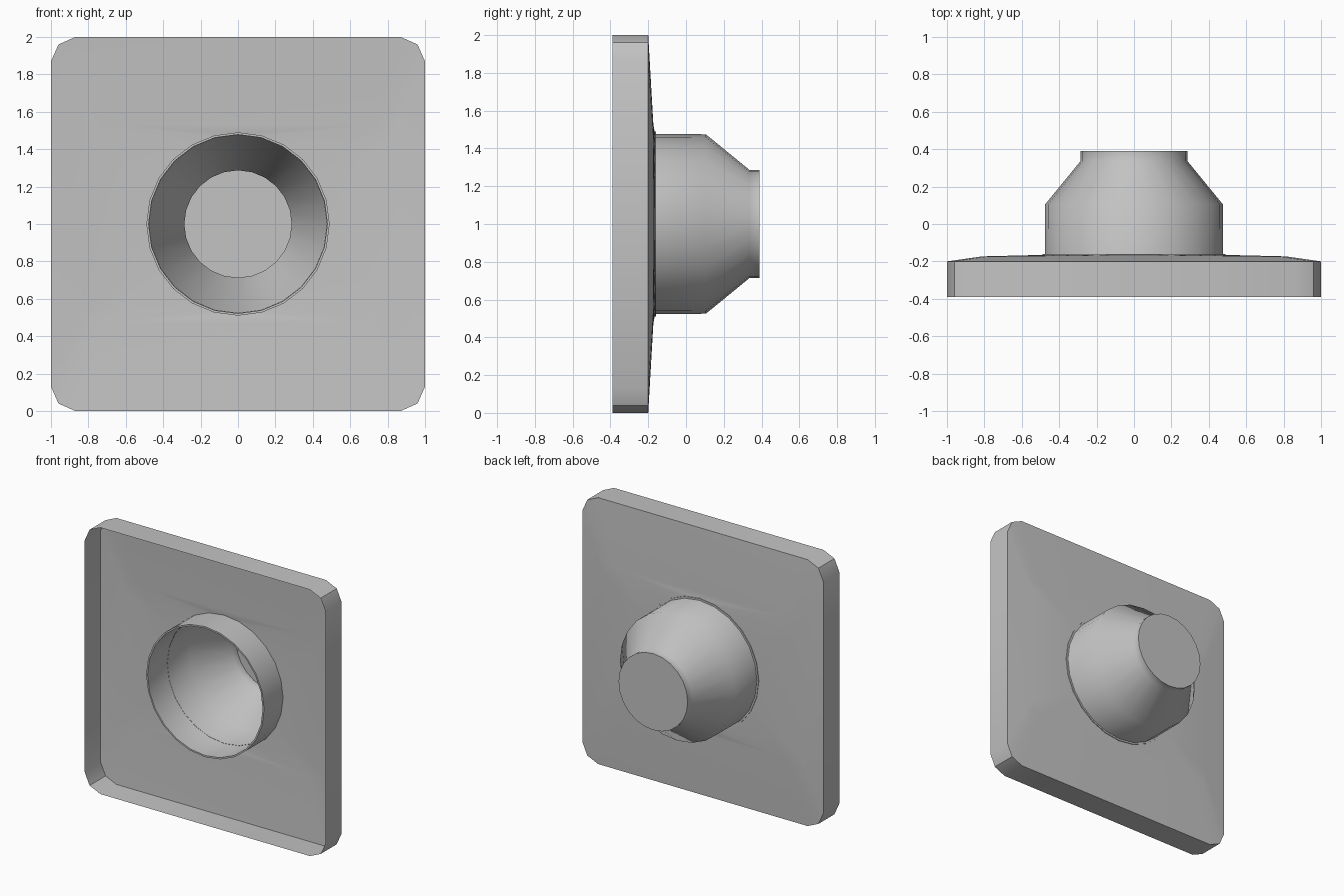
import bpy
import bmesh
from math import cos, sin, pi, radians

if "Cube" in bpy.data.objects:
    bpy.data.objects.remove(bpy.data.objects["Cube"])

grey = bpy.data.materials.new("plain_grey")
grey.use_nodes = True
colour = (0.55, 0.55, 0.55, 1)
grey.diffuse_color = colour
grey.node_tree.nodes["Principled BSDF"].inputs["Base Color"].default_value = colour

SIDES = 24
MID_Z = 1.0


def ring(bm, outline, y):
    """Closed row of vertices in the plane at depth y."""
    return [bm.verts.new((x, y, MID_Z + z)) for x, z in outline]


def circle(r):
    return [(r * cos(2 * pi * i / SIDES), r * sin(2 * pi * i / SIDES)) for i in range(SIDES)]


def skin(bm, a, b):
    """Quads between two rows of equal length, wound to face outwards."""
    n = len(a)
    for i in range(n):
        j = (i + 1) % n
        bm.faces.new((a[i], a[j], b[j], b[i]))


def finish(bm, name):
    mesh = bpy.data.meshes.new(name)
    bm.normal_update()
    bm.to_mesh(mesh)
    bm.free()
    mesh.materials.append(grey)
    obj = bpy.data.objects.new(name, mesh)
    bpy.context.collection.objects.link(obj)
    bpy.ops.object.select_all(action="DESELECT")
    obj.select_set(True)
    bpy.context.view_layer.objects.active = obj
    bpy.ops.object.shade_smooth_by_angle(angle=radians(40))
    return obj


def turned(name, profile, capped=False):
    """Turn a (radius, depth) profile about the front-to-back axis."""
    bm = bmesh.new()
    rows = [ring(bm, circle(r), y) for r, y in profile]
    for a, b in zip(rows, rows[1:]):
        skin(bm, a, b)
    if capped:
        bm.faces.new(rows[-1][::-1])
    return finish(bm, name)


# Rounded square outline, counter-clockwise seen from the front
quarter = [(1.0, 0.87), (0.96, 0.96), (0.87, 1.0)]
outline = (quarter
           + [(-x, z) for x, z in reversed(quarter)]
           + [(-x, -z) for x, z in quarter]
           + [(x, -z) for x, z in reversed(quarter)])

# Hollow plate: open front, side walls, gently raised back with a round hole
bm = bmesh.new()
front_rim = ring(bm, outline, -0.39)
back_rim = ring(bm, outline, -0.2)
raised = ring(bm, [(x * 0.81, z * 0.53) for x, z in outline], -0.173)
hole = ring(bm, circle(0.483), -0.165)
skin(bm, front_rim, back_rim)
skin(bm, back_rim, raised)
edges = []
for loop in (raised, hole):
    for a, b in zip(loop, loop[1:] + loop[:1]):
        edges.append(bm.edges.get((a, b)) or bm.edges.new((a, b)))
bmesh.ops.triangle_fill(bm, edges=edges, use_beauty=True, normal=(0, 1, 0))
bmesh.ops.recalc_face_normals(bm, faces=bm.faces)
finish(bm, "back_plate")

# Collar around the mouth of the cup
turned("collar", [(0.478, -0.39), (0.49, -0.39), (0.49, -0.16), (0.475, -0.16)])

# Cup: straight body, taper and closed neck
turned("cup", [(0.478, -0.39), (0.475, 0.105), (0.287, 0.335), (0.287, 0.39)], capped=True)
